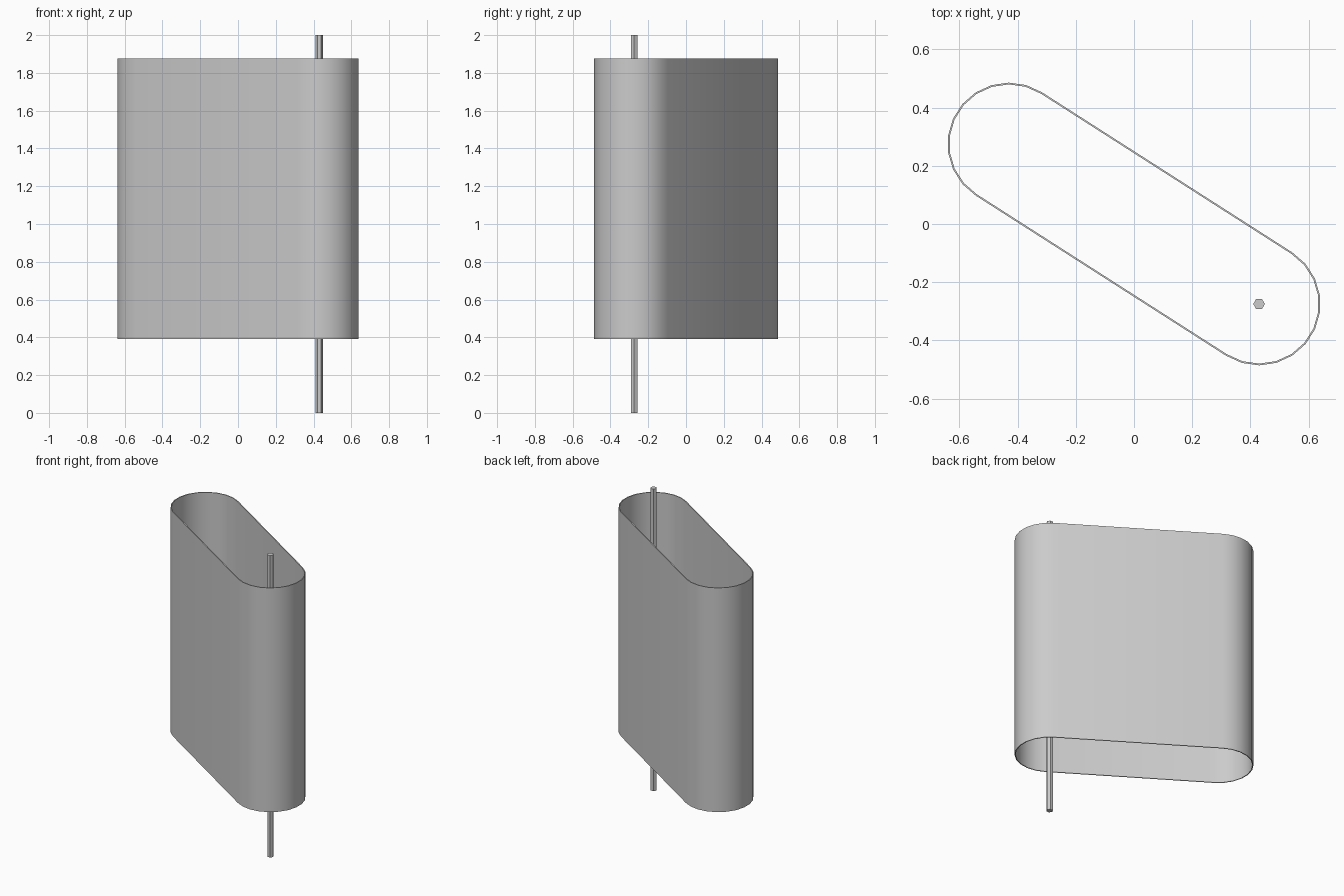
import bpy, bmesh
from math import atan2, cos, sin, pi

cube = bpy.data.objects.get("Cube")
if cube:
    bpy.data.objects.remove(cube)

AXIS_X, AXIS_Y = 0.43, -0.275      # centre of one rounded end; the other is opposite
RADIUS, WALL = 0.211, 0.006
BOTTOM, TOP = 0.39, 1.875
SEGMENTS = 11


def material(name, colour):
    mat = bpy.data.materials.new(name)
    mat.use_nodes = True
    mat.diffuse_color = colour
    mat.node_tree.nodes["Principled BSDF"].inputs["Base Color"].default_value = colour
    return mat


def outline(radius):
    """Stadium outline: two half circles joined by straight sides."""
    heading = atan2(AXIS_Y, AXIS_X)
    points = []
    for side in (1, -1):
        start = heading - pi / 2 + (0 if side == 1 else pi)
        for i in range(SEGMENTS + 1):
            a = start + pi * i / SEGMENTS
            points.append((side * AXIS_X + radius * cos(a),
                           side * AXIS_Y + radius * sin(a)))
    return points


grey = material("light grey", (0.6, 0.6, 0.6, 1))

# Hollow panel sleeve: four rings bridged into a closed thin wall
bm = bmesh.new()
rings = [[bm.verts.new((x, y, z)) for x, y in outline(r)]
         for r, z in ((RADIUS, BOTTOM), (RADIUS, TOP),
                      (RADIUS - WALL, TOP), (RADIUS - WALL, BOTTOM))]
for k, ring in enumerate(rings):
    following = rings[(k + 1) % 4]
    for i in range(len(ring)):
        j = (i + 1) % len(ring)
        bm.faces.new((ring[i], ring[j], following[j], following[i]))
bmesh.ops.recalc_face_normals(bm, faces=bm.faces)
mesh = bpy.data.meshes.new("sleeve")
bm.to_mesh(mesh)
bm.free()
sleeve = bpy.data.objects.new("sleeve", mesh)
bpy.context.collection.objects.link(sleeve)

# Hexagonal rod through one rounded end
bpy.ops.mesh.primitive_cylinder_add(vertices=6, radius=0.02, depth=2,
                                    location=(AXIS_X, AXIS_Y, 1),
                                    rotation=(0, 0, pi / 6))
rod = bpy.context.object
rod.name = "rod"

for part in (sleeve, rod):
    part.data.materials.append(grey)

# Smooth the curved wall, keep the rims and rod edges sharp
bpy.ops.object.select_all(action="DESELECT")
sleeve.select_set(True)
rod.select_set(True)
bpy.context.view_layer.objects.active = sleeve
bpy.ops.object.shade_smooth_by_angle(angle=pi / 6)
